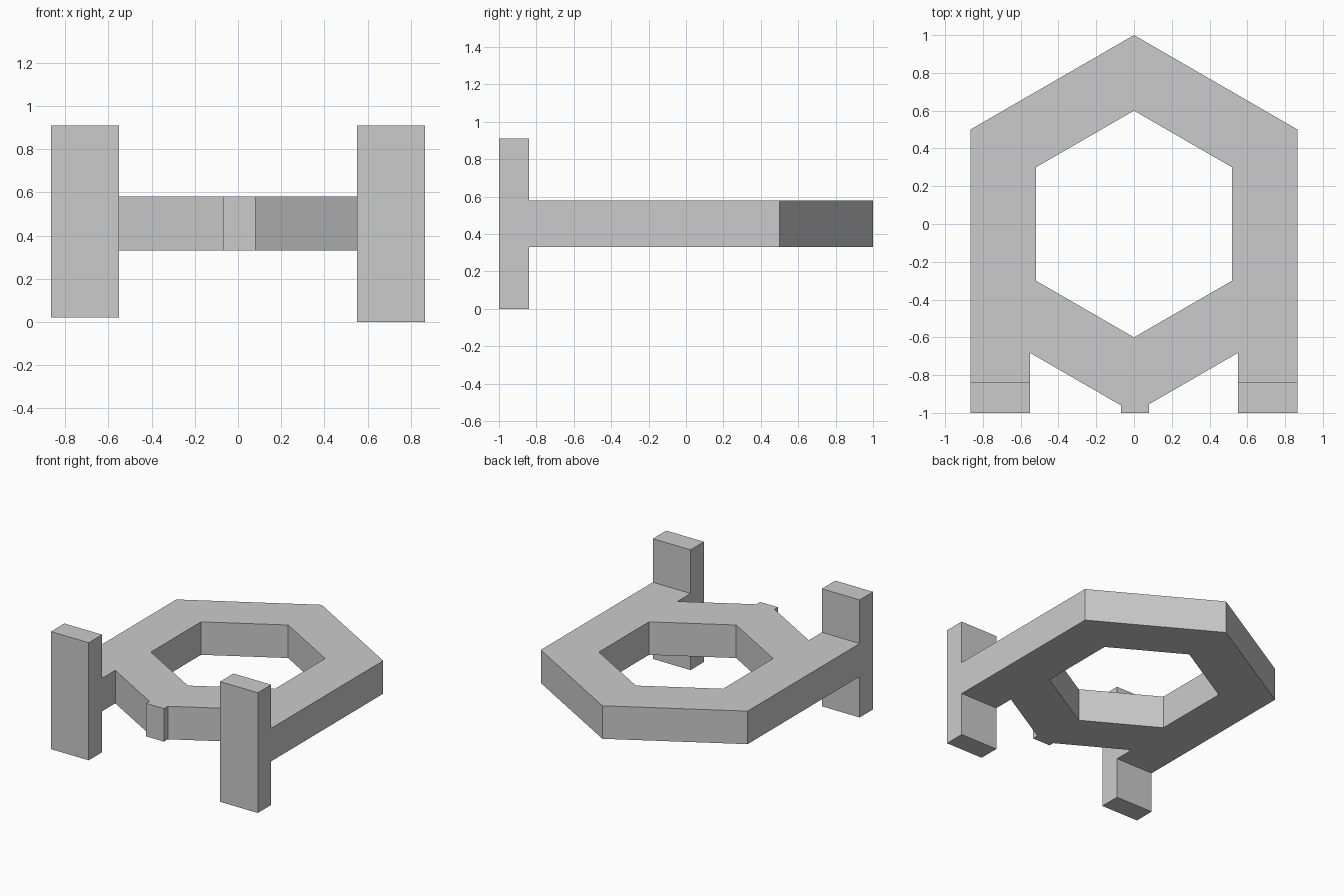
import bpy, bmesh
from math import sin, cos, radians

cube = bpy.data.objects.get("Cube")
if cube:
    bpy.data.objects.remove(cube, do_unlink=True)

grey = bpy.data.materials.new("light grey")
grey.use_nodes = True
colour = (0.6, 0.6, 0.6, 1)
grey.diffuse_color = colour
grey.node_tree.nodes["Principled BSDF"].inputs["Base Color"].default_value = colour

SIDE = cos(radians(30))     # half width of the hexagon
ARM = 0.55                  # inner edge of the arms
BACK = -0.84                # back face of the upright plates


def extrude_loops(name, loops, z0, z1):
    """Fill flat loops (outline, then holes) and extrude them upward."""
    bm = bmesh.new()
    edges = []
    for loop in loops:
        vs = [bm.verts.new((x, y, z0)) for x, y in loop]
        edges += [bm.edges.new((a, b)) for a, b in zip(vs, vs[1:] + vs[:1])]
    bmesh.ops.triangle_fill(bm, use_beauty=True, edges=edges)
    ext = bmesh.ops.extrude_face_region(bm, geom=bm.faces[:], use_keep_orig=True)
    top = [g for g in ext["geom"] if isinstance(g, bmesh.types.BMVert)]
    bmesh.ops.translate(bm, verts=top, vec=(0, 0, z1 - z0))
    bmesh.ops.recalc_face_normals(bm, faces=bm.faces[:])
    mesh = bpy.data.meshes.new(name)
    bm.to_mesh(mesh)
    bm.free()
    mesh.materials.append(grey)
    obj = bpy.data.objects.new(name, mesh)
    bpy.context.collection.objects.link(obj)
    return obj


def front_edge(x):
    """Front y of the hexagon at a given x."""
    return -1 + abs(x) * 0.5 / SIDE


# Hexagonal ring with two forward arms and a small front nub
left = [(SIDE, 0.5), (SIDE, BACK), (ARM, BACK), (ARM, front_edge(ARM))]
right = [(-x, y) for x, y in reversed(left)]
nub = [(0.08, front_edge(0.08)), (0.08, -1), (-0.07, -1), (-0.07, front_edge(0.07))]
hole = [(0.6 * sin(radians(60 * i)), 0.6 * cos(radians(60 * i))) for i in range(6)]
extrude_loops("hexagon_frame", [[(0, 1)] + left + nub + right, hole], 0.33, 0.58)

# Upright plates at the ends of the arms; the right one is slightly shorter
for name, s, bottom in (("left_upright", 1, 0.0), ("right_upright", -1, 0.02)):
    rect = [(s * ARM, -1), (s * SIDE, -1), (s * SIDE, BACK), (s * ARM, BACK)]
    extrude_loops(name, [rect], bottom, 0.91)
